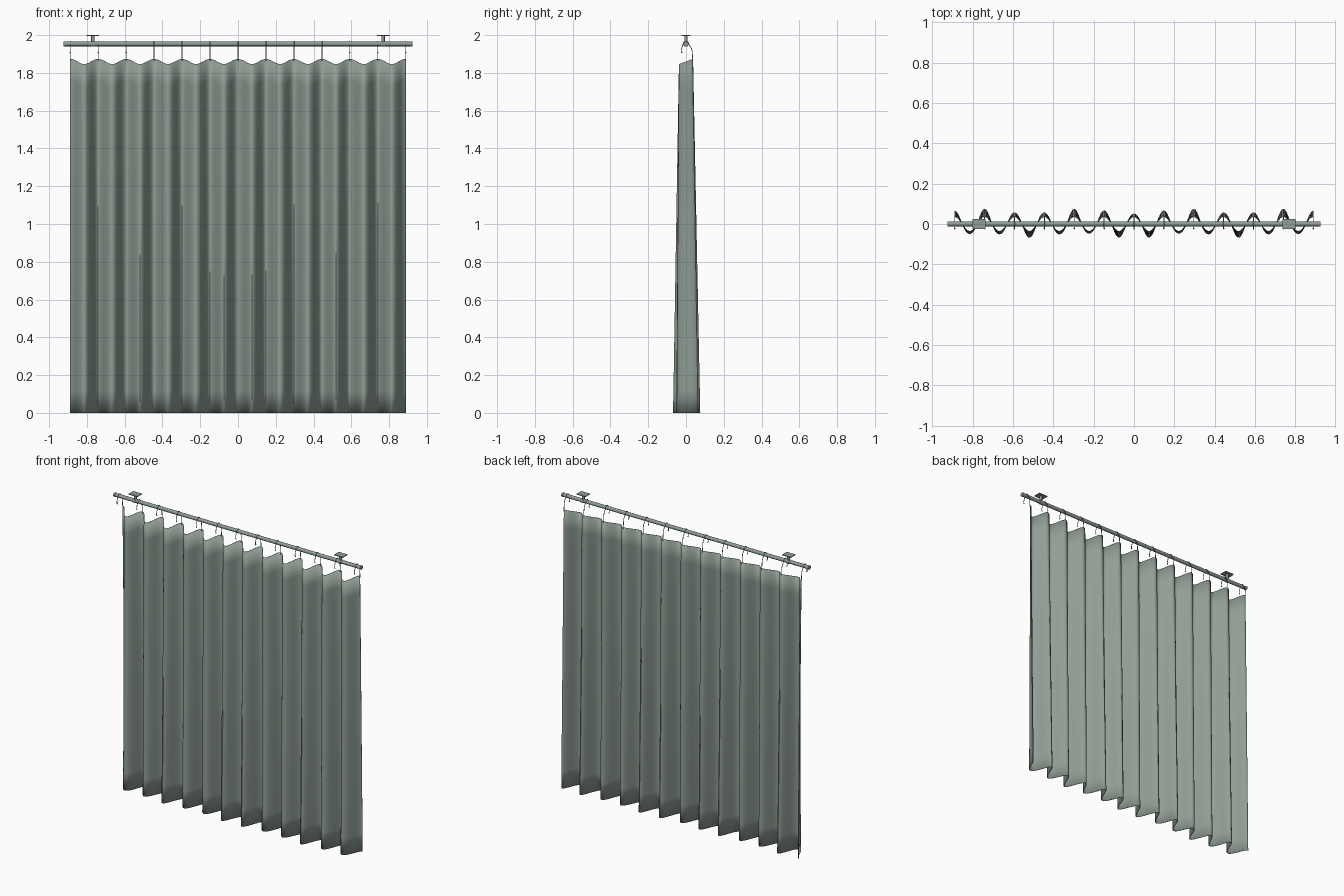
import bpy, bmesh, math

if "Cube" in bpy.data.objects:
    bpy.data.objects.remove(bpy.data.objects["Cube"])

mat = bpy.data.materials.new("grey_green")
mat.diffuse_color = (0.28, 0.34, 0.30, 1)
mat.use_nodes = True
mat.node_tree.nodes["Principled BSDF"].inputs["Base Color"].default_value = mat.diffuse_color

HALF = 0.888          # half width of the cloth
FOLDS = 12            # full waves across
STEP = 2 * HALF / FOLDS
ROD_Z, ROD_R = 1.953, 0.012


def finish(ob, smooth=True):
    ob.data.materials.append(mat)
    if smooth:
        bpy.ops.object.select_all(action='DESELECT')
        ob.select_set(True)
        bpy.context.view_layer.objects.active = ob
        bpy.ops.object.shade_smooth_by_angle(angle=math.radians(40))
    return ob


def box(name, loc, size):
    bpy.ops.mesh.primitive_cube_add(size=1, location=loc)
    ob = bpy.context.object
    ob.name = name
    ob.scale = size
    return finish(ob, False)


def cylinder(name, loc, r, depth, rot=(0, 0, 0)):
    bpy.ops.mesh.primitive_cylinder_add(vertices=24, radius=r, depth=depth,
                                        location=loc, rotation=rot)
    ob = bpy.context.object
    ob.name = name
    return finish(ob)


# Curtain: hem depth of each fold from the left edge to the centre, mirrored
hem = [.064, .048, .074, .050, .056, .067, .056, .050, .074, .046, .066, .066, .050]
hem = hem + hem[-2::-1]
PER, ROWS = 20, 16
cols = FOLDS * PER
bm = bmesh.new()
grid = []
for i in range(cols + 1):
    f = i / cols * 2 * FOLDS
    k = min(int(f), 2 * FOLDS - 1)
    t = f - k
    s = t * t * (3 - 2 * t)
    wave = math.cos(math.pi * f)
    low = (hem[k] * (1 - s) + hem[k + 1] * s) * wave
    high = 0.036 * wave
    x = -HALF + 2 * HALF * i / cols
    top = 1.860 + 0.0135 * wave
    grid.append([bm.verts.new((x, low + (high - low) * j / ROWS, top * j / ROWS))
                 for j in range(ROWS + 1)])
for a, b in zip(grid, grid[1:]):
    for j in range(ROWS):
        bm.faces.new((a[j], b[j], b[j + 1], a[j + 1]))
me = bpy.data.meshes.new("curtain")
bm.to_mesh(me)
bm.free()
curtain = bpy.data.objects.new("curtain", me)
bpy.context.collection.objects.link(curtain)
finish(curtain)
sol = curtain.modifiers.new("thickness", 'SOLIDIFY')
sol.thickness, sol.offset = 0.003, 0

# Rod with end caps
side = (0, math.pi / 2, 0)
cylinder("rod", (0, 0, ROD_Z), ROD_R, 1.84, side)
for s in (-1, 1):
    cylinder("rod_cap", (s * 0.919, 0, ROD_Z), 0.0135, 0.012, side)
    # Ceiling brackets
    bx = s * 0.768
    box("ceiling_plate", (bx, 0, 1.9975), (0.066, 0.05, 0.005))
    cylinder("bracket_stem", (bx, 0, 1.98), 0.009, 0.034)
    cylinder("bracket_collar", (bx, 0, ROD_Z), 0.0145, 0.02, side)

# Wire hooks over the rod, one at each rear fold
arc = [(0.0145 * math.cos(a), ROD_Z + 0.0145 * math.sin(a))
       for a in [math.radians(170 - 20 * n) for n in range(9)]]
path = [(-0.022, 1.908), (-0.025, 1.915), (-0.024, 1.928), (-0.018, 1.944)] + arc + \
       [(0.020, 1.943), (0.029, 1.930), (0.033, 1.912), (0.036, 1.862)]
for n in range(FOLDS + 1):
    x = -HALF + n * STEP
    cu = bpy.data.curves.new("hook", 'CURVE')
    cu.dimensions = '3D'
    cu.bevel_depth, cu.bevel_resolution, cu.use_fill_caps = 0.0022, 1, True
    sp = cu.splines.new('POLY')
    sp.points.add(len(path) - 1)
    for p, (y, z) in zip(sp.points, path):
        p.co = (x, y, z, 1)
    ob = bpy.data.objects.new("hook", cu)
    bpy.context.collection.objects.link(ob)
    cu.materials.append(mat)
    # Small bead on the free end
    bpy.ops.mesh.primitive_uv_sphere_add(segments=10, ring_count=6, radius=0.0038,
                                         location=(x, -0.022, 1.908))
    bpy.context.object.name = "hook_bead"
    finish(bpy.context.object)
